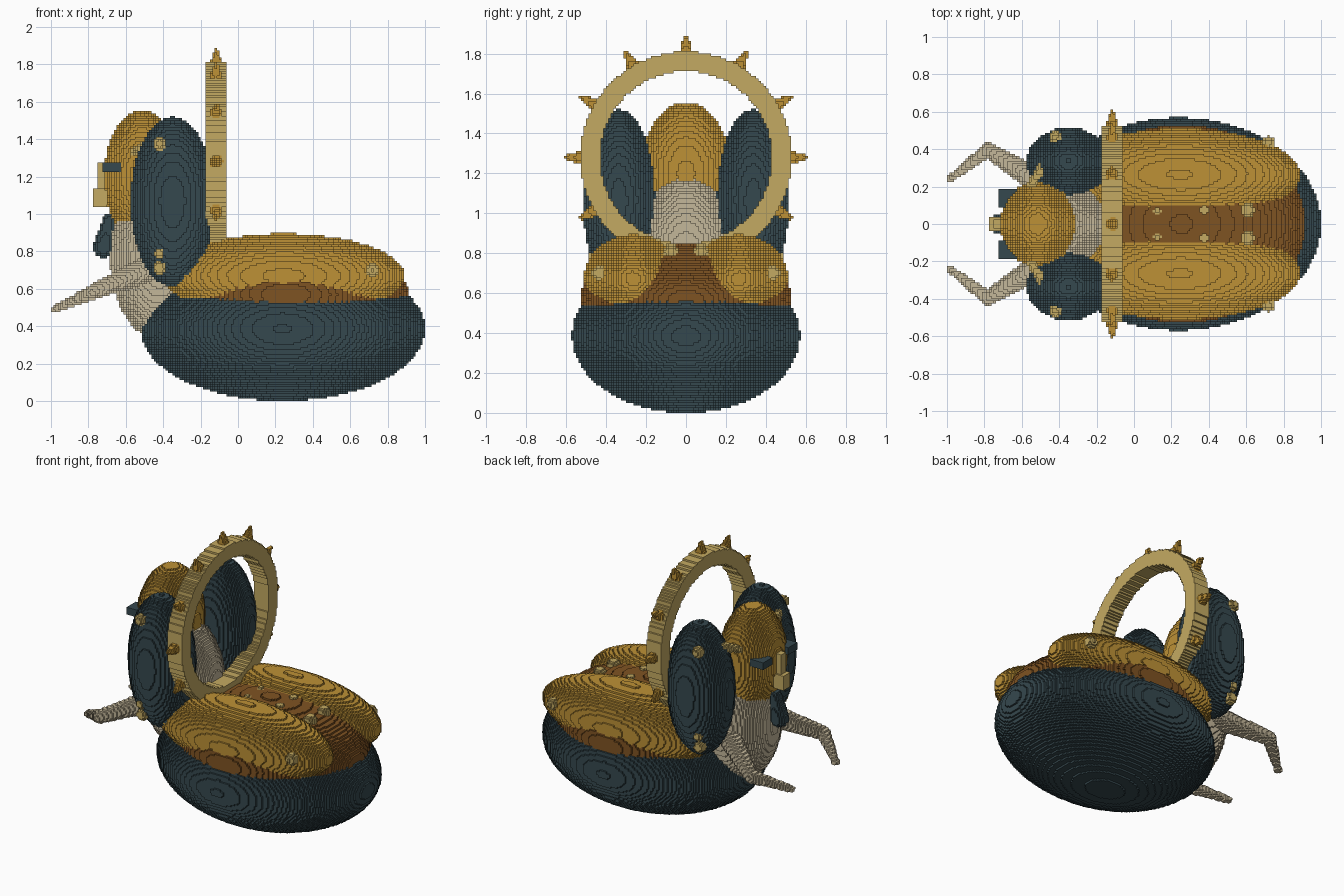
import bpy
import math
from mathutils import Vector

if "Cube" in bpy.data.objects:
    bpy.data.objects.remove(bpy.data.objects["Cube"])

H = 0.0125      # edge of one building block
cells = {}      # block index -> part name
parts = {}      # part name -> material


def material(name, hex_code):
    rgb = [int(hex_code[i:i + 2], 16) / 255 for i in (0, 2, 4)]
    linear = [c / 12.92 if c < 0.04 else ((c + 0.055) / 1.055) ** 2.4 for c in rgb] + [1]
    mat = bpy.data.materials.new(name)
    mat.use_nodes = True
    mat.diffuse_color = linear
    mat.node_tree.nodes["Principled BSDF"].inputs["Base Color"].default_value = linear
    return mat


dark = material("dark teal", "35484e")
gold = material("gold", "bd9136")
brown = material("brown", "7f5322")
beige = material("beige", "c4b79a")
tan = material("pale gold", "c4aa62")


def fill(name, mat, lo, hi, inside):
    """Claim every block whose centre passes the test inside the bounds."""
    parts[name] = mat
    spans = [range(math.floor(a / H), math.ceil(b / H) + 1) for a, b in zip(lo, hi)]
    for i in spans[0]:
        x = (i + 0.5) * H
        for j in spans[1]:
            y = (j + 0.5) * H
            for k in spans[2]:
                if inside(x, y, (k + 0.5) * H):
                    cells[i, j, k] = name


def ellipsoid(name, mat, c, r, floor=0):
    def inside(x, y, z):
        return z > floor and (((x - c[0]) / r[0]) ** 2 + ((y - c[1]) / r[1]) ** 2
                              + ((z - c[2]) / r[2]) ** 2) <= 1
    fill(name, mat, [a - b for a, b in zip(c, r)], [a + b for a, b in zip(c, r)], inside)


def box(name, mat, lo, hi):
    fill(name, mat, lo, hi, lambda x, y, z: all(
        a <= v <= b for a, v, b in zip(lo, (x, y, z), hi)))


def limb(name, mat, a, b, ra, rb):
    """Tapered rod between two points."""
    a, b = Vector(a), Vector(b)
    axis = b - a
    pad = max(ra, rb)

    def inside(x, y, z):
        p = Vector((x, y, z))
        t = min(1, max(0, (p - a).dot(axis) / axis.length_squared))
        return (p - a - axis * t).length <= ra + (rb - ra) * t
    fill(name, mat, [min(u, v) - pad for u, v in zip(a, b)],
         [max(u, v) + pad for u, v in zip(a, b)], inside)


SIDES = (("front", -1), ("back", 1))

# Rounded base, shell and the two cushions
ellipsoid("base", dark, (0.24, 0, 0.385), (0.76, 0.57, 0.385))
ellipsoid("shell", brown, (0.255, 0, 0.57), (0.66, 0.53, 0.275), 0.53)
for side, s in SIDES:
    ellipsoid(side + "_cushion", gold, (0.245, s * 0.265, 0.67), (0.645, 0.245, 0.225), 0.53)

# Torso, head and big side lobes
ellipsoid("torso", beige, (-0.42, 0, 0.77), (0.265, 0.25, 0.44))
ellipsoid("head", gold, (-0.515, 0, 1.2), (0.2, 0.23, 0.355), 0.93)
for side, s in SIDES:
    ellipsoid(side + "_ear", dark, (-0.35, s * 0.335, 1.065), (0.225, 0.18, 0.455))

# Bent arms, brow horns and eyes
for side, s in SIDES:
    elbow = (-0.78, s * 0.395, 0.58)
    limb(side + "_arm", beige, (-0.5, s * 0.22, 0.7), elbow, 0.07, 0.04)
    limb(side + "_forearm", beige, elbow, (-0.98, s * 0.245, 0.49), 0.04, 0.02)
    limb(side + "_horn", tan, (-0.56, s * 0.2, 1.33), (-0.48, s * 0.31, 1.37), 0.02, 0.032)
    box(side + "_eye", dark, (-0.725, s * 0.135 - 0.05, 1.225), (-0.62, s * 0.135 + 0.05, 1.275))

# Nose and beard
box("nose_bridge", tan, (-0.75, -0.025, 1.05), (-0.66, 0.025, 1.275))
box("nose_tip", tan, (-0.775, -0.037, 1.04), (-0.7, 0.037, 1.137))
limb("beard", dark, (-0.69, 0, 0.97), (-0.72, 0, 0.82), 0.035, 0.055)

# Flat ring
RING_X, RING_Z = -0.117, 1.28
fill("ring", tan, (-0.17, -0.54, 0.74), (-0.06, 0.54, 1.82),
     lambda x, y, z: abs(x - RING_X) < 0.053 and 0.43 < math.hypot(y, z - RING_Z) < 0.53)

# Spikes around the ring
for n in range(-4, 5):
    d = Vector((0, math.sin(n * math.pi / 6), math.cos(n * math.pi / 6)))
    hub = Vector((RING_X, 0, RING_Z))
    limb("spike_%d" % (n + 5), gold, hub + d * 0.52, hub + d * 0.6, 0.036, 0.012)

# Small round studs on the ears, cushions and shell
studs = [(-0.42, 0.465, 1.375, 0.035), (-0.42, 0.465, 0.79, 0.026), (-0.42, 0.445, 0.71, 0.036),
         (0.72, 0.435, 0.7, 0.036), (0.61, 0.075, 0.805, 0.038),
         (0.375, 0.075, 0.83, 0.026), (0.125, 0.07, 0.83, 0.02)]
for side, s in SIDES:
    for n, (x, y, z, r) in enumerate(studs):
        ellipsoid("%s_stud_%d" % (side, n + 1), tan, (x, s * y, z), (r, r, r))

# Corner offsets of the six block faces, wound outwards
FACES = []
for axis in range(3):
    u, v = (axis + 1) % 3, (axis + 2) % 3
    for sign in (-1, 1):
        step = [0, 0, 0]
        step[axis] = sign
        corners = []
        for cu, cv in ((0, 0), (1, 0), (1, 1), (0, 1))[::sign]:
            corner = [0, 0, 0]
            corner[axis], corner[u], corner[v] = (sign + 1) // 2, cu, cv
            corners.append(corner)
        FACES.append((step, corners))

# Skin the blocks of each part, skipping covered faces
skins = {name: ({}, []) for name in parts}
for (i, j, k), name in cells.items():
    verts, faces = skins[name]
    for (dx, dy, dz), corners in FACES:
        if (i + dx, j + dy, k + dz) not in cells:
            faces.append([verts.setdefault((i + a, j + b, k + c), len(verts))
                          for a, b, c in corners])

for name, (verts, faces) in skins.items():
    if faces:
        mesh = bpy.data.meshes.new(name)
        mesh.from_pydata([Vector(v) * H for v in verts], [], faces)
        mesh.materials.append(parts[name])
        bpy.context.collection.objects.link(bpy.data.objects.new(name, mesh))
